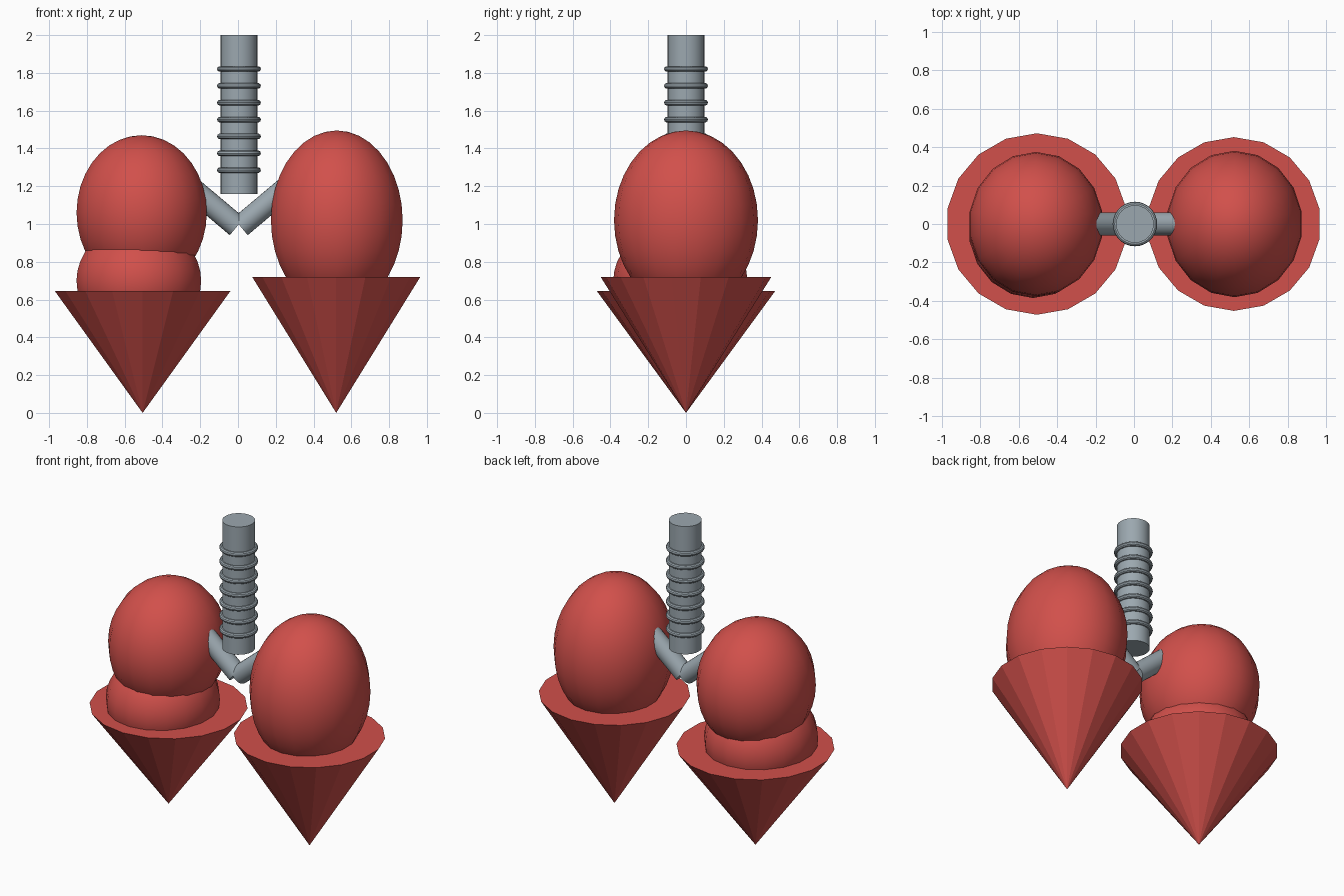
import bpy
import math
from mathutils import Vector

if "Cube" in bpy.data.objects:
    bpy.data.objects.remove(bpy.data.objects["Cube"])


def make_material(name, colour):
    mat = bpy.data.materials.new(name)
    mat.use_nodes = True
    mat.diffuse_color = (*colour, 1)
    mat.node_tree.nodes["Principled BSDF"].inputs["Base Color"].default_value = (*colour, 1)
    return mat


RED = make_material("tissue red", (0.64, 0.08, 0.07))
GREY = make_material("cartilage grey", (0.33, 0.39, 0.43))


def finish(name, mat, smooth=True):
    obj = bpy.context.object
    obj.name = name
    obj.data.materials.append(mat)
    if smooth:
        bpy.ops.object.shade_smooth_by_angle(angle=math.radians(35))
    return obj


def lobe(name, centre, radii):
    bpy.ops.mesh.primitive_uv_sphere_add(segments=18, ring_count=18, radius=1, location=centre)
    bpy.context.object.scale = radii
    bpy.ops.object.transform_apply(location=False, rotation=False, scale=True)
    finish(name, RED)


def base_cone(name, x, radius, height):
    # Point down, flat cap on top
    bpy.ops.mesh.primitive_cone_add(vertices=18, radius1=0, radius2=radius,
                                    depth=height, location=(x, 0, height / 2))
    finish(name, RED, smooth=False)


def tube(name, start, end, radius):
    start, end = Vector(start), Vector(end)
    axis = end - start
    bpy.ops.mesh.primitive_cylinder_add(vertices=24, radius=radius, depth=axis.length,
                                        location=(start + end) / 2,
                                        rotation=axis.to_track_quat("Z", "Y").to_euler())
    finish(name, GREY)


# Windpipe with its evenly spaced rings
tube("windpipe", (0.005, 0, 1.16), (0.005, 0, 2), 0.098)
for i in range(7):
    bpy.ops.mesh.primitive_torus_add(major_radius=0.101, minor_radius=0.015,
                                     major_segments=28, minor_segments=10,
                                     location=(0.005, 0, 1.285 + i * 0.0893))
    finish(f"windpipe_ring_{i + 1}", GREY)

# Branches into each side
tube("right_branch", (-0.005, 0, 0.987), (-0.3, 0, 1.235), 0.06)
tube("left_branch", (0.013, 0, 0.987), (0.308, 0, 1.235), 0.06)

# Left side: one tall lobe on a cone
lobe("left_lobe", (0.523, 0, 1.02), (0.354, 0.381, 0.475))
base_cone("left_base", 0.52, 0.452, 0.72)

# Right side: two stacked lobes on a cone
lobe("right_upper_lobe", (-0.51, 0, 1.06), (0.35, 0.375, 0.41))
lobe("right_lower_lobe", (-0.525, -0.03, 0.7), (0.335, 0.355, 0.3))
base_cone("right_base", -0.505, 0.472, 0.645)
